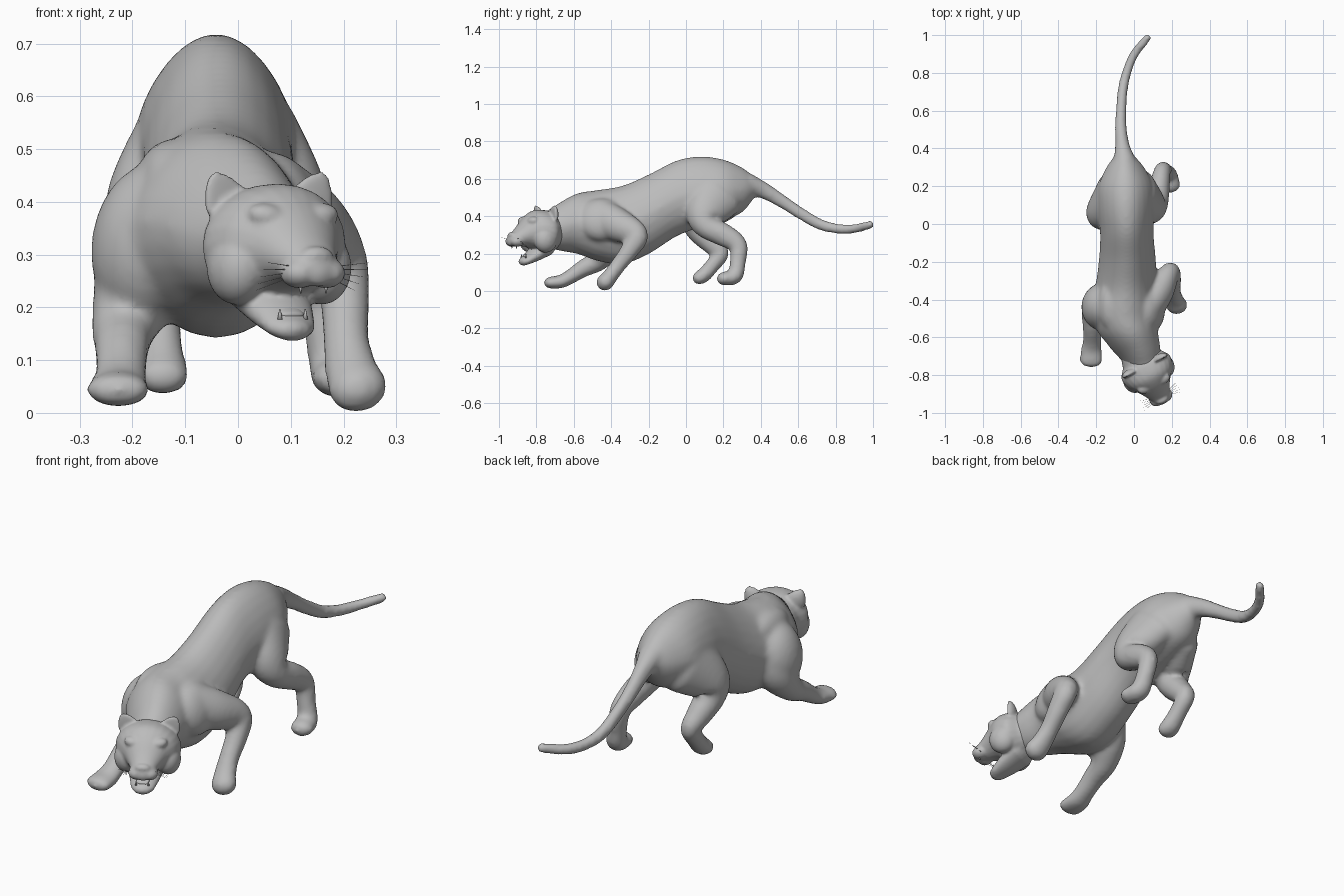
import bpy, bmesh, math
from mathutils import Vector, Matrix

if "Cube" in bpy.data.objects:
    bpy.data.objects.remove(bpy.data.objects["Cube"])

# One plain grey material for the whole sculpture
grey = bpy.data.materials.new("stone grey")
grey.use_nodes = True
GREY = (0.5, 0.5, 0.5, 1)
grey.diffuse_color = GREY
grey.node_tree.nodes["Principled BSDF"].inputs["Base Color"].default_value = GREY

SIDES = 24
X, Z = Vector((1, 0, 0)), Vector((0, 0, 1))


def smooth_path(rows, steps=5):
    """Catmull-Rom interpolation of rows (x, y, z, half width, half height)."""
    pts = [Vector(r) for r in rows]
    pts = [2 * pts[0] - pts[1]] + pts + [2 * pts[-1] - pts[-2]]
    out = []
    for a, b, c, d in zip(pts, pts[1:], pts[2:], pts[3:]):
        for i in range(steps):
            t = i / steps
            out.append(b + (c - a) * t / 2 + (a * 2 - b * 5 + c * 4 - d) * t * t / 2
                       + (b * 3 - a - c * 3 + d) * t ** 3 / 2)
    return out + [pts[-2]]


def loft(bm, rows, upright=False, taper=0):
    """Skin elliptical rings along a smooth path, with rounded ends; taper narrows the top."""
    path = smooth_path(rows)
    centres = [Vector(p[:3]) for p in path]
    last = len(path) - 1
    rings = []

    def ring(centre, tangent, rx, rn):
        side = (X - tangent * X.dot(tangent)).normalized()
        up = Z if upright else side.cross(tangent)
        verts = []
        for k in range(SIDES):
            a = math.tau * k / SIDES
            wide = rx * math.cos(a) * (1 - taper * max(0, math.sin(a)))
            verts.append(bm.verts.new(centre + side * wide + up * rn * math.sin(a)))
        rings.append(verts)

    def cap(i, tangent, angles, sign):
        rx, rn = path[i][3], path[i][4]
        for a in angles:
            s = math.radians(a)
            ring(centres[i] + tangent * sign * min(rx, rn) * math.sin(s), tangent,
                 rx * math.cos(s), rn * math.cos(s))

    for i in range(last + 1):
        tangent = (centres[min(i + 1, last)] - centres[max(i - 1, 0)]).normalized()
        if i == 0:
            cap(i, tangent, (80, 55, 30), -1)
        ring(centres[i], tangent, path[i][3], path[i][4])
        if i == last:
            cap(i, tangent, (30, 55, 80), 1)
    for r, s in zip(rings, rings[1:]):
        for k in range(SIDES):
            n = (k + 1) % SIDES
            bm.faces.new((r[k], r[n], s[n], s[k]))
    bm.faces.new(rings[0][::-1])
    bm.faces.new(rings[-1])


def blob(bm, centre, size, tilt=0):
    """Ellipsoid, rolled about the y axis by tilt."""
    m = (Matrix.Translation(centre) @ Matrix.Rotation(math.radians(tilt), 4, 'Y')
         @ Matrix.Diagonal((*size, 1)))
    return bmesh.ops.create_uvsphere(bm, u_segments=24, v_segments=16, radius=1, matrix=m)["verts"]


def finish(bm, name, voxel=0, soften=0, matrix=None):
    """Turn a bmesh into an object; optionally fuse and soften its parts."""
    bmesh.ops.recalc_face_normals(bm, faces=bm.faces)
    mesh = bpy.data.meshes.new(name)
    bm.to_mesh(mesh)
    bm.free()
    ob = bpy.data.objects.new(name, mesh)
    bpy.context.collection.objects.link(ob)
    mesh.materials.append(grey)
    if matrix:
        ob.matrix_world = matrix
    bpy.ops.object.select_all(action='DESELECT')
    ob.select_set(True)
    bpy.context.view_layer.objects.active = ob
    if voxel:
        fuse = ob.modifiers.new("fuse", 'REMESH')
        fuse.mode, fuse.voxel_size = 'VOXEL', voxel
        ease = ob.modifiers.new("soften", 'SMOOTH')
        ease.factor, ease.iterations = 0.5, soften
        for mod in ("fuse", "soften"):
            bpy.ops.object.modifier_apply(modifier=mod)
    bpy.ops.object.shade_smooth()


# Body: trunk, neck, tail and four legs fused into one skin
bm = bmesh.new()
trunk = [(-.055, .37, .555, .045, .05), (-.05, .3, .54, .1, .12), (-.045, .2, .54, .145, .163),
         (-.042, .08, .53, .15, .189), (-.038, -.05, .495, .142, .203), (-.035, -.2, .41, .152, .213),
         (-.04, -.34, .353, .165, .21), (-.045, -.47, .35, .18, .19),
         (-.01, -.58, .36, .145, .162), (.03, -.67, .345, .115, .13), (.055, -.74, .33, .095, .1)]
tail = [(-.05, .33, .57, .06, .06), (-.062, .42, .535, .038, .044), (-.07, .52, .475, .031, .035),
        (-.067, .62, .41, .028, .032), (-.058, .72, .355, .027, .03), (-.036, .81, .333, .025, .027),
        (.002, .9, .333, .024, .025), (.07, .985, .354, .022, .023)]
left_foreleg = [(.06, -.47, .4, .08, .1), (.13, -.36, .35, .08, .09), (.19, -.262, .298, .054, .062),
                (.202, -.3, .22, .048, .05), (.205, -.36, .14, .044, .042),
                (.215, -.405, .08, .051, .042), (.228, -.432, .047, .058, .047)]
right_foreleg = [(-.15, -.42, .36, .1, .11), (-.185, -.42, .25, .09, .095), (-.215, -.47, .165, .063, .06),
                 (-.22, -.55, .12, .052, .047), (-.222, -.62, .075, .049, .039),
                 (-.226, -.67, .05, .057, .036), (-.227, -.728, .044, .061, .032)]
left_hindleg = [(.03, .17, .51, .09, .14), (.085, .1, .41, .085, .105), (.118, .11, .345, .064, .066),
                (.135, .2, .3, .055, .062), (.15, .278, .245, .045, .05), (.167, .276, .15, .041, .043),
                (.183, .26, .078, .048, .042), (.195, .2, .066, .052, .036)]
right_hindleg = [(-.11, .17, .5, .09, .14), (-.168, .07, .4, .083, .105), (-.178, .07, .325, .07, .07),
                 (-.165, .14, .25, .055, .056), (-.153, .185, .2, .044, .045), (-.147, .14, .135, .041, .04),
                 (-.143, .095, .085, .047, .04), (-.142, .07, .07, .05, .037)]
loft(bm, trunk, upright=True, taper=.2)
for limb in (tail, left_foreleg, right_foreleg, left_hindleg, right_hindleg):
    loft(bm, limb)
# Shoulder blades and shoulder muscles
blob(bm, (-.168, -.44, .32), (.11, .125, .155), 8)
blob(bm, (.08, -.45, .38), (.08, .13, .12), -20)
blob(bm, (-.13, -.43, .45), (.06, .13, .07), 20)
finish(bm, "body", .011, 10)

# Head frame: turned towards the left, origin at the middle of the skull
head_frame = Matrix.Translation((.062, -.76, .33)) @ Matrix.Rotation(math.radians(27), 4, 'Z')

bm = bmesh.new()
skull = [(0, .05, -.01, .11, .1), (0, 0, -.015, .143, .118), (0, -.06, -.005, .128, .105),
         (0, -.11, -.014, .09, .08), (0, -.155, -.037, .062, .053), (0, -.182, -.05, .05, .038)]
jaw = [(-.005, .01, -.1, .085, .045), (-.01, -.06, -.14, .067, .036), (-.012, -.105, -.168, .052, .024)]
loft(bm, skull, upright=True)
loft(bm, jaw)
# Nose, chin and the paired brows, cheeks and lip pads
blob(bm, (0, -.192, -.034), (.034, .02, .02))
blob(bm, (-.012, -.115, -.172), (.04, .024, .022))
for s in (-1, 1):
    blob(bm, (s * .05, -.092, .04), (.045, .032, .026), s * -14)
    blob(bm, (s * .09, -.035, -.055), (.055, .065, .07))
    blob(bm, (s * .028, -.175, -.065), (.037, .038, .029))
    # Ears: ellipsoids narrowed to the tip, front pushed in to form a cup
    ear = Matrix.Translation((s * .092, .005, .074)) @ Matrix.Rotation(math.radians(s * 28), 4, 'Y')
    for v in blob(bm, (0, 0, 0), (.046, .028, .058)):
        v.co.x *= 1 - 6 * max(0, v.co.z)
        if v.co.y < 0:
            v.co.y *= .2
        v.co = ear @ v.co
finish(bm, "head", .006, 6, head_frame)

# Tongue and canine teeth
bm = bmesh.new()
loft(bm, [(-.01, -.04, -.112, .035, .012), (-.01, -.08, -.13, .03, .01), (-.01, -.11, -.144, .024, .007)])
finish(bm, "tongue", matrix=head_frame)
bm = bmesh.new()
for s in (-1, 1):
    for x, y, z, turn in ((0, -.178, -.094, 180), (-.012, -.115, -.143, 0)):
        m = Matrix.Translation((x + s * .027, y, z)) @ Matrix.Rotation(math.radians(turn), 4, 'X')
        bmesh.ops.create_cone(bm, cap_ends=True, segments=10, radius1=.005, radius2=.001,
                              depth=.02, matrix=m)
finish(bm, "canine_teeth", matrix=head_frame)

# Whiskers: fine tapered rods fanning from the lip pads
bm = bmesh.new()
for s in (-1, 1):
    for i in range(5):
        root = Vector((s * .05, -.185 + .006 * i, -.052 - .006 * i))
        way = Vector((s, -.25 + .14 * i, .12 - .13 * i)).normalized()
        m = Matrix.Translation(root + way * .028) @ way.to_track_quat('Z', 'Y').to_matrix().to_4x4()
        bmesh.ops.create_cone(bm, segments=5, radius1=.001, radius2=.0003, depth=.065, matrix=m)
finish(bm, "whiskers", matrix=head_frame)
